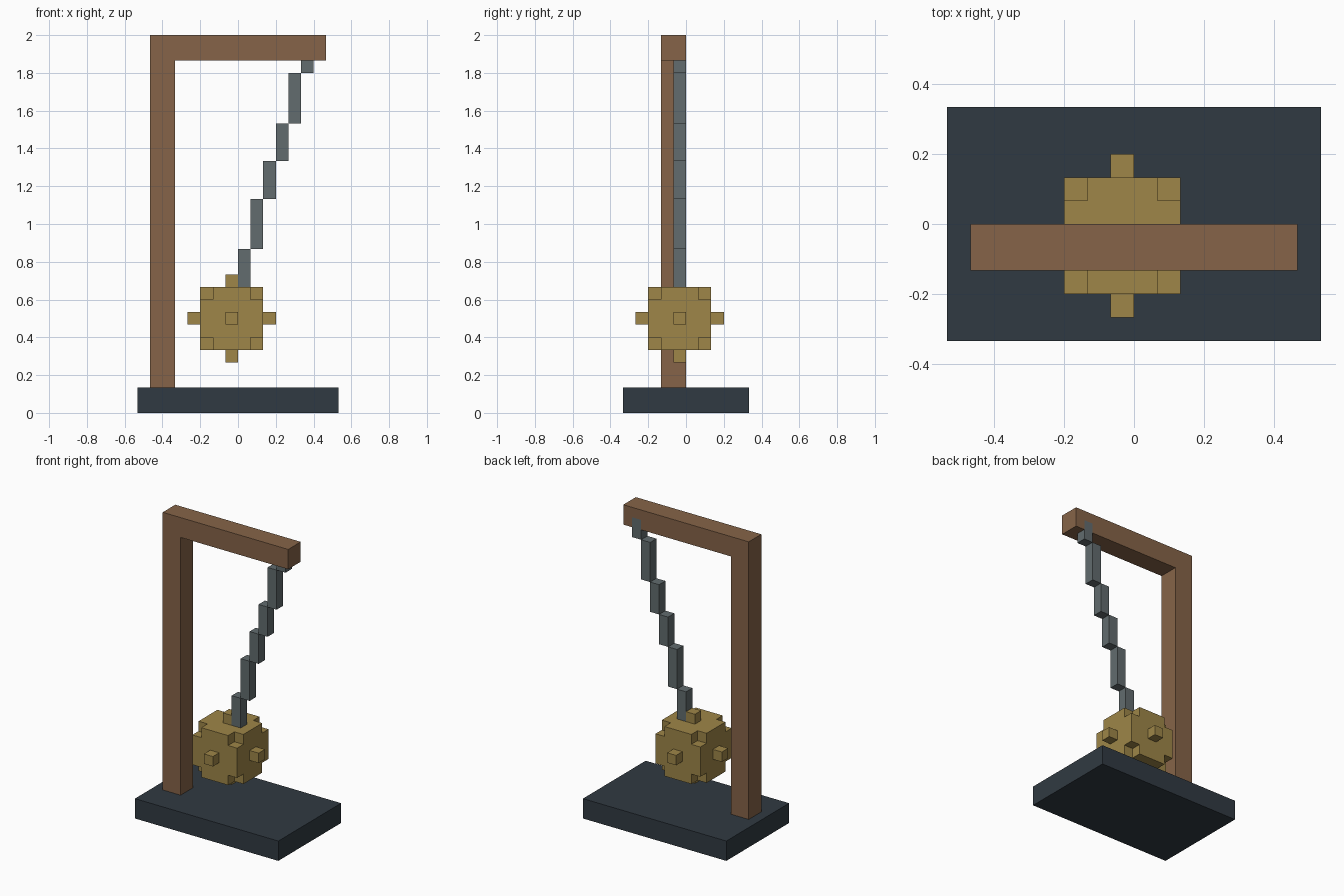
import bpy
import bmesh
import math
from itertools import product
from mathutils import Vector

if "Cube" in bpy.data.objects:
    bpy.data.objects.remove(bpy.data.objects["Cube"])

U = 1 / 15  # one grid block


def material(name, rgb):
    m = bpy.data.materials.new(name)
    m.diffuse_color = (*rgb, 1)
    m.use_nodes = True
    m.node_tree.nodes["Principled BSDF"].inputs["Base Color"].default_value = m.diffuse_color
    return m


def cells(x, y, z):
    """All grid blocks inside the given (low, high) ranges."""
    return set(product(range(*x), range(*y), range(*z)))


def block_part(name, blocks, mat):
    """Outer skin of a set of blocks, with flat areas merged."""
    bm = bmesh.new()
    verts = {}
    for c in blocks:
        for axis, side in product(range(3), (0, 1)):
            n = list(c)
            n[axis] += 2 * side - 1
            if tuple(n) in blocks:
                continue
            corners = []
            for a, b in ((0, 0), (1, 0), (1, 1), (0, 1)):
                p = list(c)
                p[axis] += side
                p[(axis + 1) % 3] += a
                p[(axis + 2) % 3] += b
                p = tuple(p)
                if p not in verts:
                    verts[p] = bm.verts.new(Vector(p) * U)
                corners.append(verts[p])
            bm.faces.new(corners if side else corners[::-1])
    bmesh.ops.dissolve_limit(bm, angle_limit=math.radians(1),
                             verts=bm.verts[:], edges=bm.edges[:])
    me = bpy.data.meshes.new(name)
    bm.to_mesh(me)
    bm.free()
    me.materials.append(mat)
    ob = bpy.data.objects.new(name, me)
    bpy.context.collection.objects.link(ob)
    return ob


slate = material("slate", (0.030, 0.042, 0.054))
wood = material("wood", (0.238, 0.127, 0.065))
iron = material("iron", (0.122, 0.150, 0.156))
brass = material("brass", (0.342, 0.238, 0.065))

# Base slab
block_part("base", cells((-8, 8), (-5, 5), (0, 2)), slate)

# Post and beam, notched where the top link is set in
frame = cells((-7, -5), (-2, 0), (2, 30)) | cells((-7, 7), (-2, 0), (28, 30))
frame -= cells((5, 6), (-1, 0), (28, 29))
block_part("frame", frame, wood)

# Slanting chain, one block sideways per link
heights = [10, 13, 17, 20, 23, 27, 29]
for i, (low, high) in enumerate(zip(heights, heights[1:])):
    block_part(f"chain_link_{i + 1}", cells((i, i + 1), (-1, 0), (low, high)), iron)

# Spiked ball: cube without its corners, one stud on each face
ball = cells((-3, 2), (-3, 2), (5, 10))
ball -= set(product((-3, 1), (-3, 1), (5, 9)))
for axis, offset in product(range(3), (-3, 3)):
    stud = [-1, -1, 7]
    stud[axis] += offset
    ball.add(tuple(stud))
block_part("spiked_ball", ball, brass)
